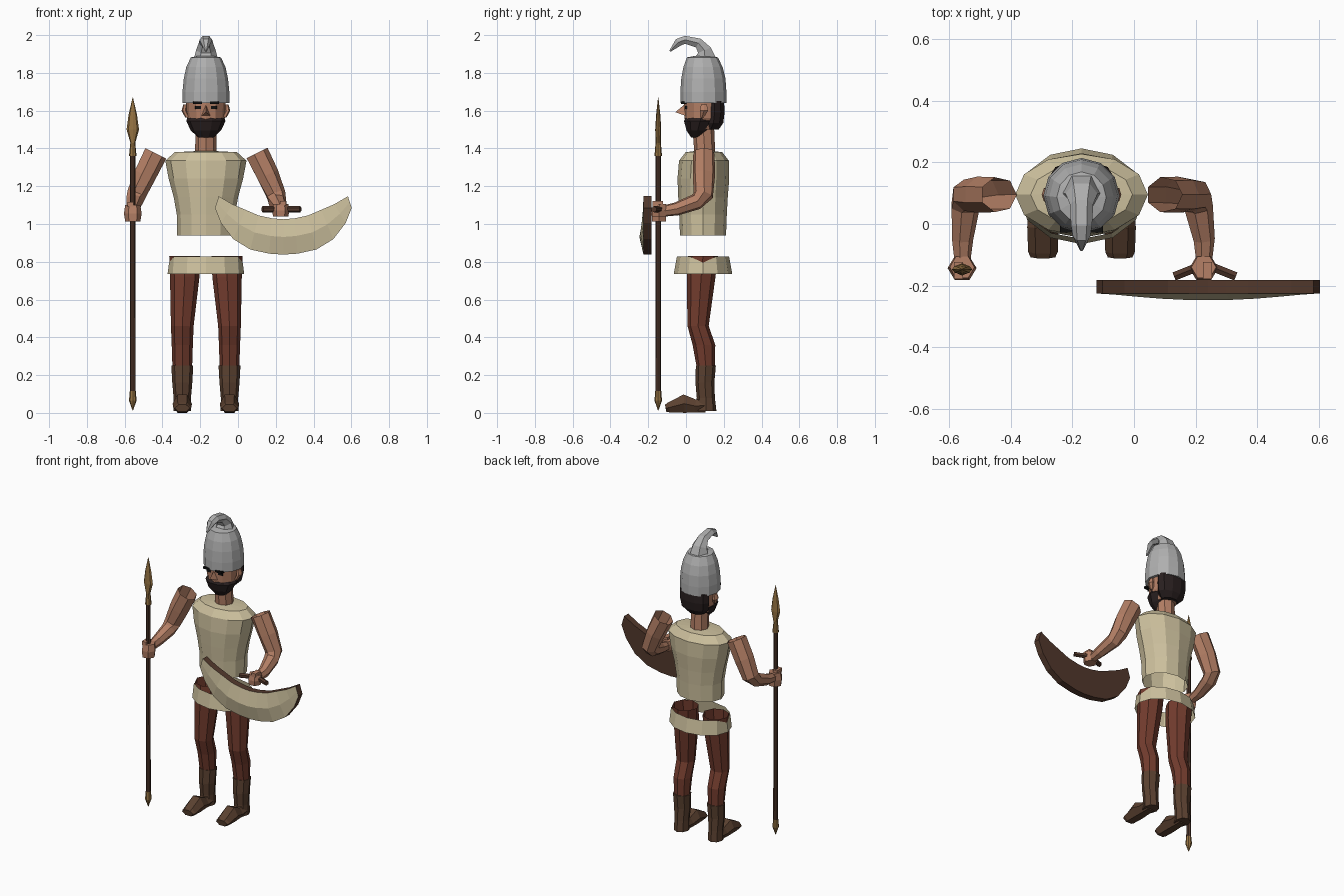
import bpy, bmesh, math
from mathutils import Vector

COLOURS = {
    "cream_cloth": (0.61, 0.53, 0.34), "skin": (0.46, 0.215, 0.132),
    "red_trousers": (0.17, 0.045, 0.027), "boot_leather": (0.105, 0.053, 0.03),
    "dark_wood": (0.085, 0.04, 0.025), "grey_metal": (0.43, 0.43, 0.43),
    "dark_hair": (0.022, 0.014, 0.014), "bronze": (0.30, 0.17, 0.055),
    "black": (0.005, 0.005, 0.005),
}
MATS = {}
for key, col in COLOURS.items():
    MATS[key] = bpy.data.materials.new(key)
    MATS[key].diffuse_color = (*col, 1)

CX, CY = -0.17, 0.095   # body axis
X, Z = Vector((1, 0, 0)), Vector((0, 0, 1))


def finish(name, bm, *mats, fix=True):
    if fix:
        bmesh.ops.recalc_face_normals(bm, faces=bm.faces)
    me = bpy.data.meshes.new(name)
    bm.to_mesh(me)
    bm.free()
    for m in mats:
        me.materials.append(MATS[m])
    ob = bpy.data.objects.new(name, me)
    bpy.context.collection.objects.link(ob)
    return ob


def loft(name, rings, n, mat, caps=(True, True), flat=True, ref=X):
    """Skin rings of (x, y, z, rx, ry); rings are level, or follow the path."""
    bm = bmesh.new()
    pts = [Vector(r[:3]) for r in rings]
    loops = []
    for i, r in enumerate(rings):
        t = Z
        if not flat:
            a, b = pts[max(i - 1, 0)], pts[min(i + 1, len(pts) - 1)]
            t = (b - a).normalized()
        u = t.cross(ref).normalized()
        v = u.cross(t)
        loops.append([bm.verts.new(pts[i] + v * r[3] * math.cos(k * math.tau / n)
                                   + u * r[4] * math.sin(k * math.tau / n)) for k in range(n)])
    for a, b in zip(loops, loops[1:]):
        for k in range(n):
            j = (k + 1) % n
            bm.faces.new((a[k], a[j], b[j], b[k]))
    if caps[0]:
        bm.faces.new(loops[0][::-1])
    if caps[1]:
        bm.faces.new(loops[-1])
    return finish(name, bm, mat)


def stack(name, rings, n, mat, x=CX, caps=(True, True)):
    """Level rings given as (z, y, rx, ry) on one vertical axis."""
    return loft(name, [(x, y, z, rx, ry) for z, y, rx, ry in rings], n, mat, caps)


def box(name, c, s, mat):
    bm = bmesh.new()
    bmesh.ops.create_cube(bm, size=1)
    for v in bm.verts:
        v.co = Vector(c) + Vector([a * b for a, b in zip(v.co, s)])
    return finish(name, bm, mat)


# Tunic, open at the hem
stack("tunic", [(0.94, 0.09, 0.152, 0.122), (1.05, 0.09, 0.154, 0.126), (1.14, 0.09, 0.17, 0.131),
                (1.24, 0.092, 0.197, 0.137), (1.335, 0.095, 0.215, 0.132),
                (1.38, 0.095, 0.165, 0.097), (1.386, 0.095, 0.05, 0.05)],
      12, "cream_cloth", caps=(False, False))

# Skirt band: open ring with a notch at each hip
band = stack("skirt_band", [(0.735, 0.09, 0.203, 0.155), (0.828, 0.09, 0.195, 0.138)],
             12, "cream_cloth", caps=(False, False))
for v in band.data.vertices:
    if v.co.z > 0.8 and abs(v.co.y - 0.09) < 0.01:
        v.co.z = 0.795

# Neck, head, beard and hair
stack("neck", [(1.37, 0.1, 0.057, 0.055), (1.53, 0.09, 0.055, 0.058)], 8, "skin")
stack("head", [(1.50, 0.085, 0.07, 0.075), (1.56, 0.095, 0.1, 0.103), (1.66, 0.095, 0.106, 0.107)],
      12, "skin")
stack("beard", [(1.458, 0.06, 0.04, 0.035), (1.495, 0.062, 0.08, 0.062),
                (1.545, 0.075, 0.104, 0.09), (1.562, 0.08, 0.098, 0.085)], 10, "dark_hair")
stack("hair", [(1.50, 0.13, 0.06, 0.045), (1.535, 0.145, 0.095, 0.055),
               (1.59, 0.152, 0.105, 0.055), (1.65, 0.152, 0.105, 0.052)], 10, "dark_hair")

# Nose
bm = bmesh.new()
nose = [bm.verts.new((CX + x, y, z)) for x, y, z in
        ((0, -0.005, 1.635), (-0.024, 0, 1.572), (0.024, 0, 1.572), (0, -0.057, 1.592))]
for f in ((0, 1, 3), (0, 3, 2), (1, 2, 3), (0, 2, 1)):
    bm.faces.new([nose[i] for i in f])
finish("nose", bm, "skin")

for s, side in ((-1, "right"), (1, "left")):
    # Eyes, brows and ears
    box(side + "_eye", (CX + s * 0.042, 0.0, 1.617), (0.032, 0.009, 0.014), "black")
    box(side + "_brow", (CX + s * 0.045, -0.012, 1.641), (0.048, 0.03, 0.013), "black")
    loft(side + "_ear", [(CX + s * 0.098, 0.085, 1.565, 0.012, 0.012),
                         (CX + s * 0.115, 0.095, 1.60, 0.014, 0.025),
                         (CX + s * 0.11, 0.095, 1.632, 0.01, 0.018)], 6, "skin")

    # Trouser leg, open at the hip, then boot shaft and foot
    lx = CX + s * 0.125
    hip = CX + s * 0.112
    loft(side + "_trouser_leg", [(hip, 0.09, 0.83, 0.082, 0.08), (hip, 0.08, 0.72, 0.078, 0.076),
                                 (lx, 0.064, 0.46, 0.06, 0.056), (lx, 0.095, 0.36, 0.056, 0.06),
                                 (lx, 0.105, 0.24, 0.052, 0.048)],
         8, "red_trousers", (False, True))
    stack(side + "_boot_shaft", [(0.25, 0.105, 0.058, 0.053), (0.16, 0.1, 0.053, 0.05),
                                 (0.08, 0.105, 0.046, 0.048), (0.01, 0.105, 0.047, 0.056)],
          8, "boot_leather", lx)
    loft(side + "_foot", [(lx, 0.1, 0.04, 0.045, 0.044), (lx, 0.05, 0.036, 0.046, 0.04),
                          (lx, -0.01, 0.049, 0.051, 0.056), (lx, -0.09, 0.028, 0.048, 0.031),
                          (lx, -0.108, 0.025, 0.04, 0.022)],
         6, "boot_leather", flat=False)

    # Bent arm, hollow at the shoulder
    hand_x = -0.557 if s < 0 else 0.226
    loft(side + "_arm", [(CX + s * 0.268, 0.095, 1.375, 0.065, 0.058),
                         (CX + s * 0.325, 0.095, 1.26, 0.062, 0.06),
                         (CX + s * 0.37, 0.092, 1.155, 0.053, 0.054),
                         (CX + s * 0.378, 0.055, 1.118, 0.048, 0.044),
                         (hand_x, -0.05, 1.08, 0.036, 0.036),
                         (hand_x, -0.12, 1.068, 0.027, 0.03)],
         7, "skin", (False, True), flat=False)
    # Closed fist and thumb
    h0, h1 = (1.012, 1.1) if s < 0 else (1.04, 1.105)
    stack(side + "_fist", [(h0, -0.143, 0.04, 0.042), ((h0 + h1) / 2, -0.143, 0.047, 0.045),
                           (h1, -0.14, 0.04, 0.04)], 6, "skin", hand_x)
    box(side + "_thumb", (hand_x + s * 0.012, -0.15, h1 + 0.005), (0.03, 0.055, 0.024), "skin")

    # Slanted half of the shield grip
    loft(side + "_shield_grip", [(0.23, -0.13, 1.078, 0.016, 0.016),
                                 (0.23 + s * 0.1, -0.17, 1.078, 0.016, 0.016)],
         6, "dark_wood", flat=False, ref=Z)

# Helmet and its curled crest
stack("helmet", [(1.64, 0.092, 0.124, 0.122), (1.70, 0.092, 0.124, 0.122), (1.77, 0.092, 0.117, 0.117),
                 (1.83, 0.09, 0.104, 0.104), (1.882, 0.087, 0.08, 0.082), (1.89, 0.087, 0.04, 0.04)],
      12, "grey_metal")
loft("helmet_crest", [(CX, 0.1, 1.875, 0.063, 0.068), (CX, 0.098, 1.92, 0.052, 0.042),
                      (CX, 0.065, 1.958, 0.038, 0.03), (CX, -0.005, 1.975, 0.034, 0.024),
                      (CX, -0.04, 1.962, 0.028, 0.025), (CX, -0.085, 1.915, 0.005, 0.005)],
     6, "grey_metal", flat=False)

# Spear: shaft, leaf blade and butt spike
SX, SY = -0.557, -0.147
loft("spear_shaft", [(SX, SY, 0.1, 0.015, 0.015), (SX, SY, 1.37, 0.014, 0.014)], 8, "dark_wood")
loft("spear_blade", [(SX, SY, z, a, b) for z, a, b in
                     ((1.36, 0.02, 0.02), (1.43, 0.013, 0.014), (1.50, 0.033, 0.016),
                      (1.58, 0.022, 0.011), (1.67, 0.001, 0.001))], 8, "bronze")
loft("spear_butt", [(SX, SY, z, r, r) for z, r in
                    ((0.012, 0.001), (0.065, 0.02), (0.115, 0.016))], 8, "bronze")

# Crescent shield: domed cloth face, wooden rim and back
half_outer = [(0, 0.838), (0.075, 0.843), (0.175, 0.865), (0.265, 0.92), (0.33, 1.005), (0.362, 1.085)]
half_inner = [(0, 1.025), (0.06, 1.03), (0.13, 1.045), (0.2, 1.075), (0.27, 1.105), (0.342, 1.147)]
SHX = 0.24


def mirrored(half):
    return [(SHX - x, z) for x, z in half[:0:-1]] + [(SHX + x, z) for x, z in half]


outer, inner = mirrored(half_outer), mirrored(half_inner)
bm = bmesh.new()
rows = {k: [] for k in ("fo", "fm", "fi", "bo", "bi")}
for (ox, oz), (ix, iz) in zip(outer, inner):
    bulge = 0.022 * (1 - abs((ox - SHX) / 0.365) ** 2)
    rows["fo"].append(bm.verts.new((ox, -0.225, oz)))
    rows["fm"].append(bm.verts.new(((ox + ix) / 2, -0.225 - bulge, (oz + iz) / 2)))
    rows["fi"].append(bm.verts.new((ix, -0.225, iz)))
    rows["bo"].append(bm.verts.new((ox, -0.182, oz)))
    rows["bi"].append(bm.verts.new((ix, -0.182, iz)))
for a, b, m in (("fo", "fm", 0), ("fm", "fi", 0), ("fi", "bi", 1), ("bi", "bo", 1), ("bo", "fo", 1)):
    for i in range(len(outer) - 1):
        f = bm.faces.new((rows[a][i], rows[a][i + 1], rows[b][i + 1], rows[b][i]))
        f.material_index = m
for e in (0, -1):
    f = bm.faces.new([rows[k][e] for k in ("fo", "fm", "fi", "bi", "bo")])
    f.material_index = 1
finish("crescent_shield", bm, "cream_cloth", "dark_wood")
